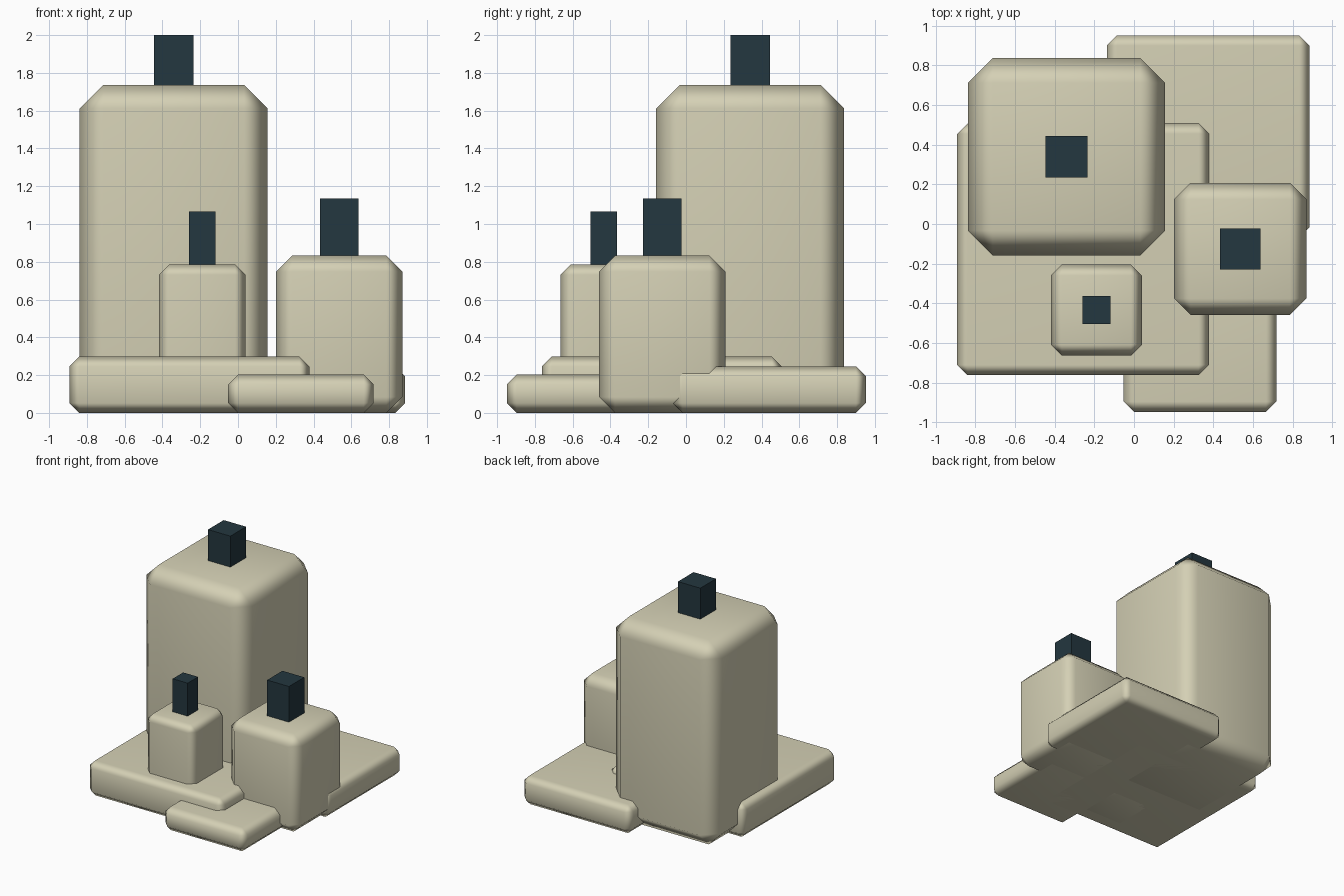
import bpy

if "Cube" in bpy.data.objects:
    bpy.data.objects.remove(bpy.data.objects["Cube"])


def material(name, rgb):
    m = bpy.data.materials.new(name)
    m.diffuse_color = (*rgb, 1)
    m.use_nodes = True
    m.node_tree.nodes["Principled BSDF"].inputs["Base Color"].default_value = m.diffuse_color
    return m


SAND = material("pale sand", (0.66, 0.63, 0.46))
DARK = material("dark slate", (0.017, 0.038, 0.050))


def block(name, x0, y0, z0, width, z1, mat, chamfer=0):
    """Square block from its low x/y corner, with optional chamfered edges."""
    bpy.ops.mesh.primitive_cube_add(
        size=1, location=(x0 + width / 2, y0 + width / 2, (z0 + z1) / 2))
    ob = bpy.context.object
    ob.name = ob.data.name = name
    ob.scale = (width, width, z1 - z0)
    bpy.ops.object.transform_apply(location=False, rotation=False, scale=True)
    ob.data.materials.append(mat)
    if chamfer:
        bev = ob.modifiers.new("chamfer", 'BEVEL')
        bev.width, bev.segments, bev.limit_method = chamfer, 1, 'NONE'
        bpy.ops.object.shade_smooth()
        ob.modifiers.new("even shading", 'WEIGHTED_NORMAL')
    return ob


# Low base slabs: x, y, width, top, all square in plan
for name, x, y, w, top in (
        ("left_slab", -0.892, -0.763, 1.27, 0.298),
        ("front_slab", -0.052, -0.948, 0.77, 0.203),
        ("back_slab", -0.137, -0.07, 1.022, 0.246)):
    block(name, x, y, 0, w, top, SAND, 0.052)

# Towers: x, y, width, top, chamfer, then post width and post top
for name, x, y, w, top, c, pw, ptop in (
        ("tall_tower", -0.838, -0.158, 0.995, 1.737, 0.125, 0.21, 2.0),
        ("right_tower", 0.202, -0.46, 0.668, 0.832, 0.084, 0.205, 1.135),
        ("small_tower", -0.419, -0.664, 0.459, 0.786, 0.055, 0.14, 1.066)):
    block(name, x, y, 0, w, top, SAND, c)
    off = (w - pw) / 2
    block(name + "_post", x + off, y + off, top - 0.03, pw, ptop, DARK)
